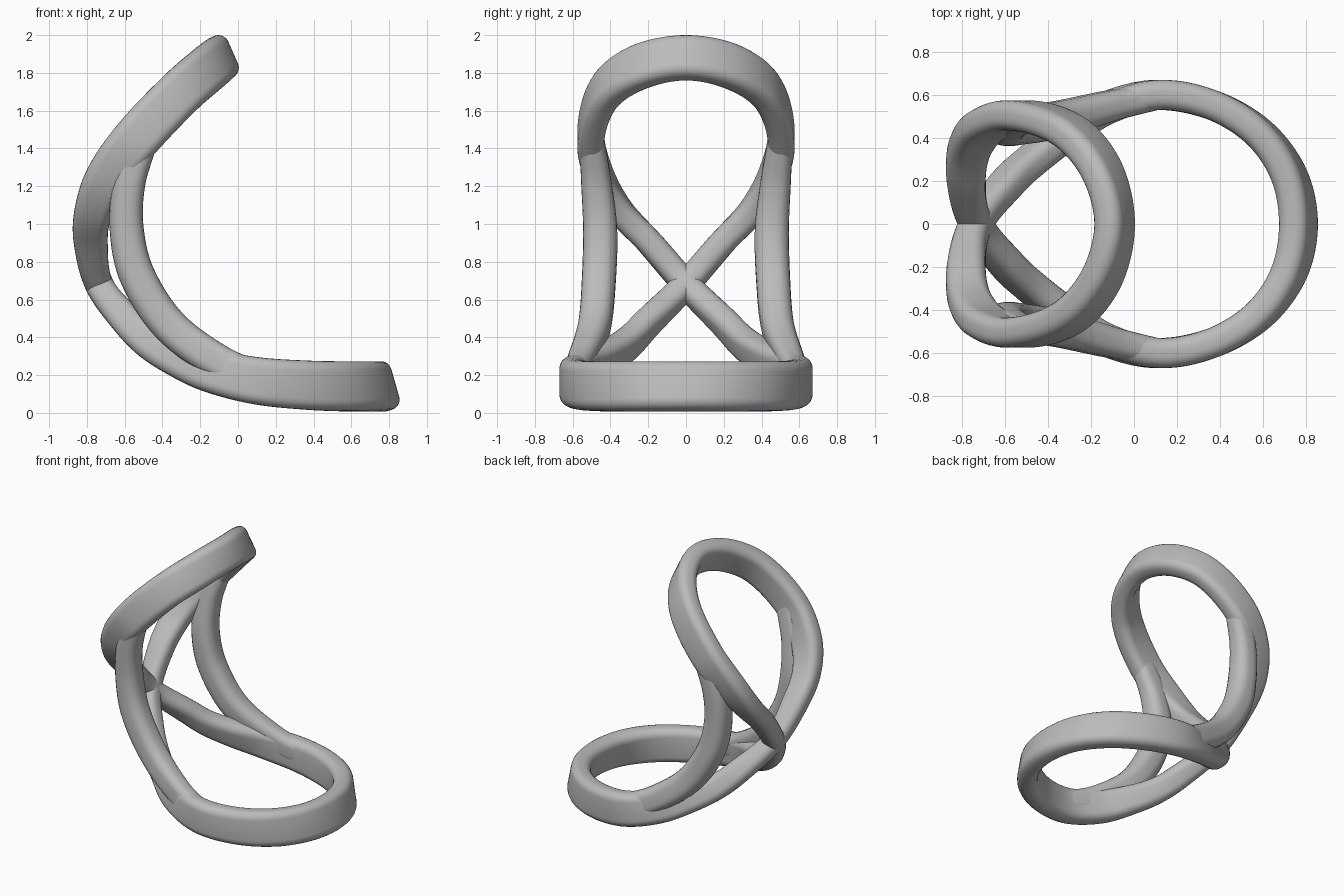
import bpy
from math import sin, cos, pi, radians
from mathutils import Vector

cube = bpy.data.objects.get("Cube")
if cube:
    bpy.data.objects.remove(cube, do_unlink=True)

grey = bpy.data.materials.new("plain grey")
grey.use_nodes = True
grey.diffuse_color = (0.5, 0.5, 0.5, 1)
grey.node_tree.nodes["Principled BSDF"].inputs["Base Color"].default_value = (0.5, 0.5, 0.5, 1)


def mirror(row):
    return (row[0], -row[1]) + tuple(row[2:])


def spline(rows, closed, steps):
    """Catmull-Rom through rows of x, y, z, tilt, width, thickness."""
    pts = [Vector(r) for r in rows]
    n = len(pts)
    pick = (lambda i: pts[i % n]) if closed else (lambda i: pts[max(0, min(n - 1, i))])
    out = []
    for i in range(n if closed else n - 1):
        a, b, c, d = (pick(i + k) for k in (-1, 0, 1, 2))
        # Tangents weighted by chord length, for even flow
        ab, bc, cd = ((q - p).xyz.length or 0.1 for p, q in ((a, b), (b, c), (c, d)))
        mb = (c - a) * (bc / (ab + bc))
        mc = (d - b) * (bc / (bc + cd))
        for s in range(steps):
            t = s / steps
            out.append(b * (2*t**3 - 3*t*t + 1) + mb * (t**3 - 2*t*t + t)
                       + c * (3*t*t - 2*t**3) + mc * (t**3 - t*t))
    if not closed:
        out.append(pts[-1])
    return out


def rounded_section(width, thick, seg=5):
    """Rounded rectangle as (across the width, across the thickness)."""
    r = 0.4 * min(width, thick)
    pts = []
    for q, (sx, sy) in enumerate(((1, 1), (-1, 1), (-1, -1), (1, -1))):
        for k in range(seg + 1):
            a = (q + k / seg) * pi / 2
            pts.append((sx * (width / 2 - r) + r * cos(a), sy * (thick / 2 - r) + r * sin(a)))
    return pts


def sweep(name, rows, closed, steps=10):
    path = spline(rows, closed, steps)
    n = len(path)
    verts, faces = [], []
    for i, p in enumerate(path):
        nxt = path[(i + 1) % n] if closed else path[min(i + 1, n - 1)]
        prv = path[i - 1] if closed else path[max(i - 1, 0)]
        along = (nxt - prv).xyz.normalized()
        a = radians(p[3])
        inward = Vector((cos(a), 0, sin(a)))
        side = inward.cross(along).normalized()
        section = rounded_section(p[4], p[5])
        verts += [p.xyz + inward * u + side * v for u, v in section]
    m = len(section)
    for i in range(n if closed else n - 1):
        j = (i + 1) % n
        for k in range(m):
            l = (k + 1) % m
            faces.append((i*m + k, i*m + l, j*m + l, j*m + k))
    if not closed:
        faces += [tuple(reversed(range(m))), tuple(range((n - 1)*m, n*m))]
    mesh = bpy.data.meshes.new(name)
    mesh.from_pydata(verts, [], faces)
    mesh.materials.append(grey)
    obj = bpy.data.objects.new(name, mesh)
    bpy.context.collection.objects.link(obj)
    # Outward normals, then smooth shading with sharp edges kept
    bpy.ops.object.select_all(action='DESELECT')
    obj.select_set(True)
    bpy.context.view_layer.objects.active = obj
    bpy.ops.object.mode_set(mode='EDIT')
    bpy.ops.mesh.select_all(action='SELECT')
    bpy.ops.mesh.normals_make_consistent(inside=False)
    bpy.ops.object.mode_set(mode='OBJECT')
    bpy.ops.object.shade_smooth_by_angle(angle=radians(40))


# Figure-eight band: half of each loop, mirrored through the crossing
T = 0.14
crossing = (-0.735, 0, 0.68, 18, 0.15, T)
upper = [(-0.78, 0.20, 0.91, 2, 0.18, T), (-0.765, 0.35, 1.07, -12, 0.20, T),
         (-0.69, 0.455, 1.25, -27, 0.23, T), (-0.53, 0.505, 1.46, -40, 0.25, T),
         (-0.30, 0.43, 1.70, -52, 0.25, T), (-0.15, 0.25, 1.83, -61, 0.25, T)]
upper_tip = (-0.09, 0, 1.88, -66, 0.24, T)
lower = [(-0.58, 0.20, 0.48, 38, 0.17, T), (-0.47, 0.30, 0.375, 50, 0.18, T),
         (-0.33, 0.41, 0.295, 60, 0.20, T), (-0.15, 0.53, 0.225, 68, 0.23, T),
         (0.10, 0.60, 0.17, 80, 0.25, T), (0.36, 0.555, 0.147, 90, 0.26, T),
         (0.58, 0.425, 0.14, 97, 0.265, T), (0.72, 0.23, 0.14, 103, 0.265, T)]
lower_tip = (0.765, 0, 0.14, 106, 0.265, T)


def loop(half, tip):
    return half + [tip] + [mirror(r) for r in reversed(half)]


sweep("figure_eight_band",
      [crossing] + loop(upper, upper_tip) + [crossing] + loop(lower, lower_tip), True)

# Side struts joining the two loops
strut = [(0.14, 0.60, 0.18, 78, 0.16, 0.12), (-0.09, 0.555, 0.265, 65, 0.18, 0.14),
         (-0.36, 0.485, 0.46, 50, 0.19, 0.17), (-0.535, 0.46, 0.73, 24, 0.19, 0.18),
         (-0.59, 0.455, 0.98, 4, 0.18, 0.18), (-0.575, 0.475, 1.22, -12, 0.17, 0.16),
         (-0.50, 0.50, 1.45, -35, 0.16, 0.13)]
sweep("left_strut", [mirror(r) for r in strut], False)
sweep("right_strut", strut, False)
